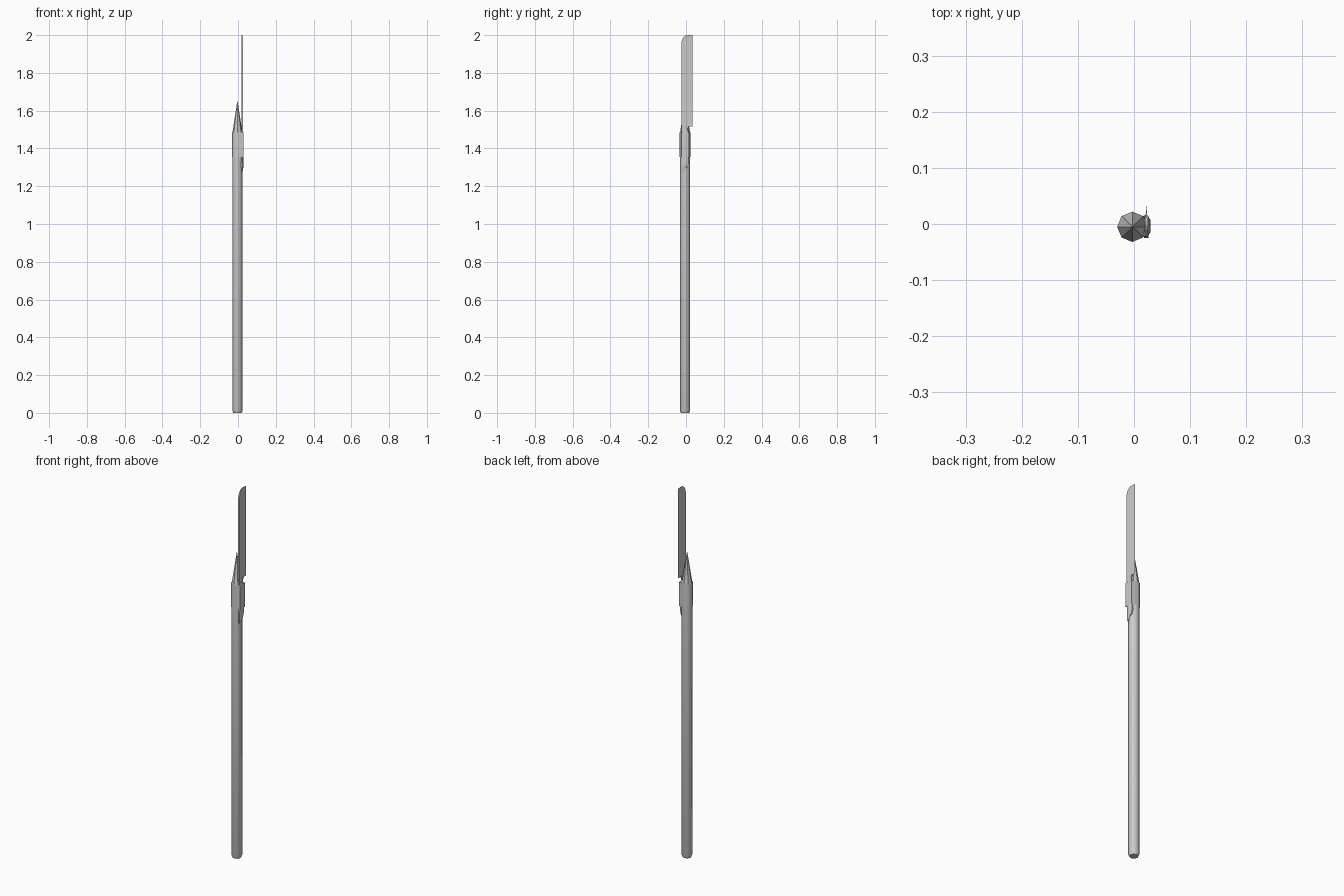
import bpy, bmesh, math

if "Cube" in bpy.data.objects:
    bpy.data.objects.remove(bpy.data.objects["Cube"])

CX, CY = -0.003, -0.005      # pole axis


def finish(name, bm, smooth=None):
    bmesh.ops.recalc_face_normals(bm, faces=bm.faces)
    me = bpy.data.meshes.new(name)
    bm.to_mesh(me)
    bm.free()
    ob = bpy.data.objects.new(name, me)
    bpy.context.collection.objects.link(ob)
    if smooth:
        bpy.ops.object.select_all(action='DESELECT')
        ob.select_set(True)
        bpy.context.view_layer.objects.active = ob
        bpy.ops.object.shade_smooth_by_angle(angle=math.radians(smooth))
    return ob


def octagon(r):
    return [(CX + r * math.cos(i * math.pi / 4), CY + r * math.sin(i * math.pi / 4))
            for i in range(8)]


def loft(name, rings, smooth=None, caps=True):
    """Skin a stack of equal-length rings of 3D points."""
    bm = bmesh.new()
    rows = [[bm.verts.new(p) for p in ring] for ring in rings]
    n = len(rows[0])
    for a, b in zip(rows, rows[1:]):
        for i in range(n):
            j = (i + 1) % n
            bm.faces.new((a[i], a[j], b[j], b[i]))
    if caps:
        bm.faces.new(rows[0])
        bm.faces.new(rows[-1])
    return finish(name, bm, smooth)


def at(ring, z):
    return [(x, y, z) for x, y in ring]


# Pole, with a small worn edge at the foot
loft("pole", [at(octagon(r), z) for r, z in
              [(0.022, 0.0), (0.027, 0.012), (0.027, 1.48)]], 50)

# Sharpened tip, flat facets
bm = bmesh.new()
base = [bm.verts.new(p) for p in at(octagon(0.027), 1.48)]
apex = bm.verts.new((CX, CY, 1.655))
for i in range(8):
    bm.faces.new((base[i], base[(i + 1) % 8], apex))
finish("sharpened_tip", bm)

# Binding sleeve around pole and knife handle
o = octagon(0.029)
sleeve = [(0.030, -0.025), (0.030, 0.017)] + o[1:8]
loft("binding", [at(sleeve, 1.355), at(sleeve, 1.485)], 50, caps=False)

# Knife handle: flattened section with a slanted, rounded butt
rings = []
for z, y0, y1, hx in [(1.285, -0.017, 0.000, 0.003), (1.293, -0.021, 0.009, 0.006),
                      (1.32, -0.022, 0.015, 0.008), (1.36, -0.020, 0.014, 0.008),
                      (1.47, -0.022, 0.014, 0.008), (1.495, -0.022, 0.009, 0.006)]:
    c, h = (y0 + y1) / 2, (y1 - y0) / 2
    sec = [(-1, -.6), (-.5, -1), (.5, -1), (1, -.6), (1, .6), (.5, 1), (-.5, 1), (-1, .6)]
    rings.append([(0.021 + hx * a, c + h * b, z + 0.012 * b * (z < 1.33)) for a, b in sec])
loft("knife_handle", rings, 50)

# Blade: wedge section, thick spine at -y, cutting edge at +y, rounded nose
rings = []
spine = [(1.515, -0.025), (1.95, -0.025)]
spine += [(1.95 + 0.05 * math.sin(t), 0.005 - 0.030 * math.cos(t))
          for t in [math.radians(a) for a in (20, 40, 60, 75, 90)]]
for z, y in spine:
    w = 0.004 * (0.035 - y) / 0.060
    rings.append([(0.022 - w, y, z), (0.022 + w, y, z), (0.022, 0.035, z)])
loft("blade", rings)

# Neck joining blade and handle
rings = []
for z, y1 in [(1.49, 0.007), (1.505, 0.008), (1.516, 0.014)]:
    rings.append([(0.022 + s * 0.0035, y, z)
                  for s, y in [(-1, -0.024), (1, -0.024), (1, y1), (-1, y1)]])
loft("blade_neck", rings)
